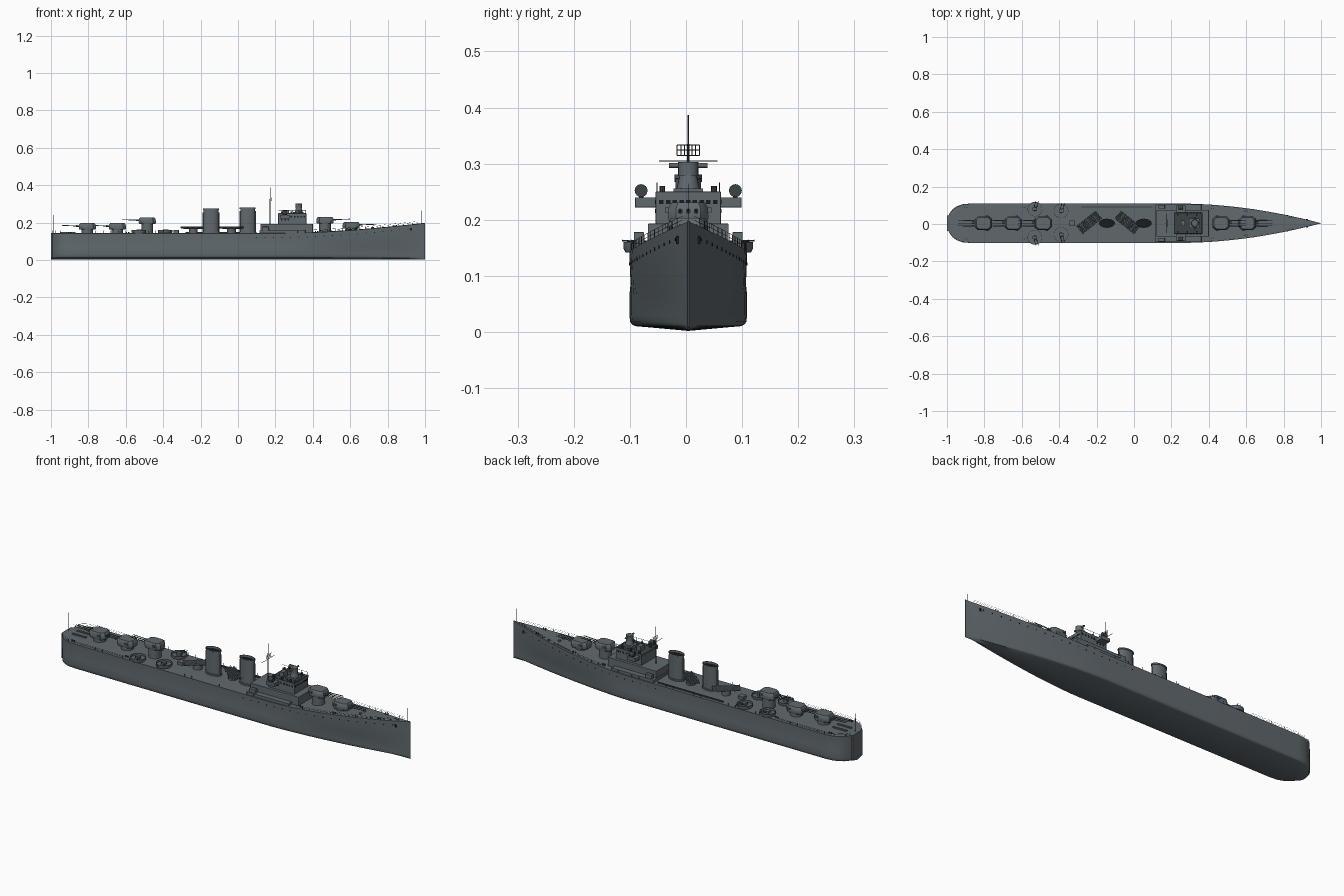
import bpy, bmesh, math
from mathutils import Matrix, Vector

if "Cube" in bpy.data.objects:
    bpy.data.objects.remove(bpy.data.objects["Cube"])

MID = 0.004  # centreline of the ship


def material(name, rgb):
    m = bpy.data.materials.new(name)
    m.use_nodes = True
    m.diffuse_color = (*rgb, 1)
    m.node_tree.nodes["Principled BSDF"].inputs["Base Color"].default_value = (*rgb, 1)
    return m


GREY = material("warship grey", (0.118, 0.142, 0.156))
DARK = material("dark fittings grey", (0.045, 0.055, 0.062))
BLACK = material("opening black", (0.01, 0.011, 0.013))


def finish(bm, name, mat, smooth=True, bevel=0):
    bmesh.ops.recalc_face_normals(bm, faces=bm.faces)
    me = bpy.data.meshes.new(name)
    bm.to_mesh(me)
    bm.free()
    ob = bpy.data.objects.new(name, me)
    bpy.context.collection.objects.link(ob)
    ob.location.y = MID
    for m in (mat if isinstance(mat, list) else [mat]):
        me.materials.append(m)
    if bevel:
        mod = ob.modifiers.new("soft edges", "BEVEL")
        mod.width, mod.segments = bevel, 2
    if smooth:
        bpy.ops.object.select_all(action="DESELECT")
        ob.select_set(True)
        bpy.context.view_layer.objects.active = ob
        bpy.ops.object.shade_smooth_by_angle(angle=math.radians(35))
    return ob


def box(bm, x0, x1, y0, y1, z0, z1, turn=0):
    c = Vector(((x0 + x1) / 2, (y0 + y1) / 2, (z0 + z1) / 2))
    mat = Matrix.Translation(c) @ Matrix.Rotation(turn, 4, "Z") @ Matrix.Diagonal((x1 - x0, y1 - y0, z1 - z0, 1))
    bmesh.ops.create_cube(bm, size=1, matrix=mat)


def rod(bm, a, b, r, r2=None, sides=8):
    a, b = Vector(a), Vector(b)
    turn = (b - a).to_track_quat("Z", "Y").to_matrix().to_4x4()
    bmesh.ops.create_cone(bm, cap_ends=True, segments=sides, radius1=r, radius2=r if r2 is None else r2,
                          depth=(b - a).length, matrix=Matrix.Translation((a + b) / 2) @ turn)


def loft(bm, rings, cap=True):
    rows = [[bm.verts.new(p) for p in ring] for ring in rings]
    n = len(rows[0])
    for a, b in zip(rows, rows[1:]):
        for i in range(n):
            bm.faces.new((a[i], a[(i + 1) % n], b[(i + 1) % n], b[i]))
    bm.faces.new(rows[0])
    bm.faces.new(rows[-1])


# Hull lines
def deck_z(x):
    return 0.143 + 0.054 * max(0, (x - 0.25) / 0.75) ** 1.6


def half_beam(x, bow_power=1.9):
    if x > 0.25:
        return max(0.001, 0.105 * (1 - ((x - 0.25) / 0.75) ** bow_power))
    if x < -0.88:
        return 0.105 * max(0.15, 1 - ((-0.88 - x) / 0.12) ** 2.4) ** 0.5
    return 0.105


# Hull: a loft of cross-sections from stern to bow, with a rounded bilge
stations = [-1, -0.998, -0.993, -0.985, -0.97, -0.95, -0.92, -0.88, -0.4, 0, 0.25]
stations += [0.25 + 0.05 * i for i in range(1, 15)] + [0.98, 0.999]
rings = []
for x in stations:
    w, low, top = half_beam(x), half_beam(x, 1.6), deck_z(x)
    side = [(low * 0.9, 0.0105), (low * 0.95, 0.013), (low * 0.985, 0.018), (low, 0.03), (low, 0.065),
            (w * 0.98, 0.085), (w, top)]
    rings.append([(x, 0, 0.002)] + [(x, y, z) for y, z in side]
                 + [(x, 0, top + 0.002)] + [(x, -y, z) for y, z in reversed(side)])
bm = bmesh.new()
loft(bm, rings)
finish(bm, "hull", GREY)

# Rails: posts and two wires along the deck edge, with a staff at each end
bm = bmesh.new()
for s in (-1, 1):
    line = [-0.99, -0.975, -0.95, -0.92, -0.88] + [-0.84 + 0.04 * i for i in range(46)]
    for a, b in zip(line, line[1:]):
        pa, pb = [Vector((x, s * half_beam(x) * 0.975, deck_z(x))) for x in (a, b)]
        rod(bm, pa, pa + Vector((0, 0, 0.014)), 0.0006, sides=4)
        if a < -0.6 or a > 0.38:
            for h in (0.007, 0.014):
                up = Vector((0, 0, h))
                rod(bm, pa + up, pb + up, 0.0004, sides=4)
for x, top in ((-0.985, 0.24), (0.983, 0.265)):
    rod(bm, (x, 0, deck_z(x)), (x, 0, top), 0.0009, 0.0006)
finish(bm, "rails_and_flagstaffs", DARK, False)

# Portholes and anchors
bm = bmesh.new()
for s in (-1, 1):
    for i in range(19):
        x = 0.1 + 0.045 * i
        y, z = s * half_beam(x) * 0.99, deck_z(x) - 0.022
        rod(bm, (x, y - s * 0.002, z), (x, y + s * 0.0015, z), 0.0028)
    y = s * half_beam(0.925)
    box(bm, 0.92, 0.93, y - 0.003, y + 0.003, 0.157, 0.171)
finish(bm, "portholes_and_anchors", BLACK, False)


# Gun turrets: faceted houses on round barbettes with three barrels
def turret(name, x, z, d):
    bm = bmesh.new()
    plan = [(0.046, 0.022), (0.03, 0.036), (-0.03, 0.036), (-0.046, 0.02)]
    plan += [(px, -py) for px, py in reversed(plan)]
    loft(bm, [[(x + d * px * k, py * k, z + h) for px, py in plan]
              for k, h in ((0.94, 0), (1, 0.008), (0.97, 0.026), (0.82, 0.035))])
    rod(bm, (x, 0, 0.14), (x, 0, z + 0.002), 0.031, sides=28)
    for y in (-0.025, 0.025):
        box(bm, x - d * 0.026, x - d * 0.012, y - 0.016, y + 0.016, z + 0.017, z + 0.026)
    for y in (-0.014, 0, 0.014):
        rod(bm, (x + d * 0.04, y, z + 0.019), (x + d * 0.06, y, z + 0.02), 0.0042)
        rod(bm, (x + d * 0.055, y, z + 0.02), (x + d * 0.135, y, z + 0.023), 0.0025, 0.0018)
    finish(bm, name, GREY)


for name, x, z, d in (("fore_turret_low", 0.605, 0.168, 1), ("fore_turret_high", 0.465, 0.196, 1),
                      ("aft_turret_low", -0.805, 0.162, -1), ("aft_turret_mid", -0.645, 0.162, -1),
                      ("aft_turret_high", -0.485, 0.193, -1)):
    turret(name, x, z, d)


# Funnels: oval tubes with a collar and a sunk dark mouth
def oval(x, z, k):
    return [(x + 0.042 * k * math.cos(t * math.tau / 32), 0.024 * k * math.sin(t * math.tau / 32), z)
            for t in range(32)]


for name, x, top in (("aft_funnel", -0.145, 0.275), ("fore_funnel", 0.052, 0.281)):
    bm = bmesh.new()
    loft(bm, [oval(x, z, k) for z, k in ((0.14, 1.06), (0.152, 1.06), (0.153, 0.95), (top - 0.008, 0.95),
                                         (top - 0.007, 1.02), (top, 1.02), (top, 0.95), (top - 0.012, 0.93))])
    for f in bm.faces:
        f.material_index = int(len(f.verts) > 4 and f.calc_center_median().z > 0.2)
    for s in (-1, 1):
        rod(bm, (x + s * 0.042, 0, 0.145), (x + s * 0.042, 0, top - 0.02), 0.003)
    finish(bm, name, [GREY, BLACK])

# Torpedo tube banks, swung across the deck
for name, x, a in (("aft_torpedo_tubes", -0.24, 0.68), ("fore_torpedo_tubes", -0.035, -0.68)):
    bm = bmesh.new()
    along, across = Vector((math.cos(a), math.sin(a), 0)), Vector((-math.sin(a), math.cos(a), 0))
    for i in range(-2, 3):
        c = Vector((x, 0.005, 0.174)) + across * i * 0.011
        rod(bm, c - along * 0.066, c + along * 0.066, 0.0044, sides=10)
    for k in (-0.04, 0, 0.04):
        c = Vector((x, 0.005, 0)) + along * k
        box(bm, c.x - 0.003, c.x + 0.003, c.y - 0.028, c.y + 0.028, 0.167, 0.180, a)
    rod(bm, (x, 0.005, 0.14), (x, 0.005, 0.169), 0.023, sides=24)
    finish(bm, name, GREY)

# Anti-aircraft gun tubs overhanging the deck edge
for i, (x, y) in enumerate(((-0.53, 0.076), (-0.39, 0.066), (-0.39, -0.06), (-0.53, -0.076))):
    bm = bmesh.new()
    loft(bm, [[(x + r * math.cos(t * math.tau / 28), y + r * math.sin(t * math.tau / 28), z) for t in range(28)]
              for r, z in ((0.036, 0.142), (0.039, 0.148), (0.039, 0.16), (0.0375, 0.16), (0.0375, 0.149))])
    rod(bm, (x, y, 0.147), (x, y, 0.157), 0.012, 0.007, 12)
    box(bm, x - 0.012, x + 0.012, y - 0.009, y + 0.009, 0.152, 0.163)
    finish(bm, "gun_tub_%d" % (i + 1), GREY)
    bm = bmesh.new()
    s = 1 if y > 0 else -1
    for k in (-0.007, 0.007):
        rod(bm, (x + k, y, 0.16), (x + k + 0.012, y + s * 0.042, 0.163), 0.0015)
    finish(bm, "tub_barrels_%d" % (i + 1), DARK)

# Bridge block in stepped levels
bm = bmesh.new()
box(bm, 0.115, 0.36, -0.1, 0.1, 0.138, 0.158)
box(bm, 0.12, 0.40, -0.072, 0.072, 0.14, 0.193)
box(bm, 0.215, 0.365, -0.058, 0.058, 0.19, 0.24)
for s in (-1, 1):  # bridge wings, side lockers and bulwarks
    box(bm, 0.225, 0.275, s * 0.075 - 0.02, s * 0.075 + 0.02, 0.222, 0.24)
    box(bm, 0.13, 0.165, s * 0.088 - 0.009, s * 0.088 + 0.009, 0.157, 0.178)
    box(bm, 0.215, 0.365, s * 0.057 - 0.0015, s * 0.057 + 0.0015, 0.238, 0.25)
box(bm, 0.362, 0.365, -0.058, 0.058, 0.238, 0.25)
finish(bm, "bridge", GREY, bevel=0.0012)

bm = bmesh.new()
for i in range(-4, 5):
    box(bm, 0.364, 0.3662, i * 0.012 - 0.004, i * 0.012 + 0.004, 0.228, 0.235)
for s in (-1, 1):
    for i in range(8):
        x = 0.235 + i * 0.017
        z = 0.212 if x < 0.285 else 0.228
        box(bm, x - 0.004, x + 0.004, s * 0.058 - 0.001, s * 0.058 + 0.001, z, z + 0.007)
finish(bm, "bridge_windows", BLACK, False)

# Bridge-top floor, instruments, wing lamps and railings
bm = bmesh.new()
box(bm, 0.218, 0.362, -0.055, 0.055, 0.2395, 0.242)
for s in (-1, 1):
    for x in (0.235, 0.285, 0.335):
        rod(bm, (x, s * 0.046, 0.24), (x, s * 0.046, 0.26), 0.005)
    rod(bm, (0.25, s * 0.084, 0.238), (0.25, s * 0.084, 0.245), 0.004)
    rod(bm, (0.238, s * 0.084, 0.252), (0.262, s * 0.084, 0.252), 0.0115, sides=16)
    for x in (0.217, 0.255, 0.29, 0.325, 0.363):
        rod(bm, (x, s * 0.056, 0.24), (x, s * 0.056, 0.266), 0.0008, sides=4)
    rod(bm, (0.217, s * 0.056, 0.266), (0.363, s * 0.056, 0.266), 0.0008, sides=4)
finish(bm, "bridge_fittings", DARK)

# Gunnery director with rangefinder arms
bm = bmesh.new()
box(bm, 0.295, 0.35, -0.026, 0.026, 0.24, 0.256)
rod(bm, (0.325, 0, 0.25), (0.325, 0, 0.28), 0.022, 0.015, 20)
rod(bm, (0.325, 0, 0.278), (0.325, 0, 0.303), 0.018, sides=20)
rod(bm, (0.325, -0.034, 0.297), (0.325, 0.034, 0.297), 0.0045, sides=12)
box(bm, 0.25, 0.272, -0.016, 0.016, 0.24, 0.266)
finish(bm, "gunnery_director", GREY)

# Mast with yard and lattice aerial
bm = bmesh.new()
rod(bm, (0.172, 0, 0.19), (0.172, 0, 0.335), 0.003, 0.0022)
rod(bm, (0.172, 0, 0.335), (0.172, 0, 0.387), 0.0014, 0.001)
rod(bm, (0.172, -0.052, 0.305), (0.172, 0.052, 0.305), 0.001)
for z in (0.315, 0.324, 0.333):
    rod(bm, (0.178, -0.02, z), (0.178, 0.02, z), 0.0009, sides=4)
for i in range(-3, 4):
    rod(bm, (0.178, i * 0.0066, 0.315), (0.178, i * 0.0066, 0.333), 0.0008, sides=4)
finish(bm, "mast", DARK)

# Deck lockers and capstans
bm = bmesh.new()
box(bm, -0.345, -0.315, -0.015, 0.015, 0.14, 0.16)
for s in (-1, 1):
    rod(bm, (0.72, s * 0.017, deck_z(0.72)), (0.72, s * 0.017, deck_z(0.72) + 0.008), 0.007, sides=14)
    box(bm, -0.95, -0.87, s * 0.02 - 0.005, s * 0.02 + 0.005, 0.14, 0.15)
finish(bm, "deck_lockers", GREY)

# Bollards and the port side rack
bm = bmesh.new()
box(bm, -0.28, 0.1, 0.085, 0.09, 0.14, 0.15)
for s in (-1, 1):
    for x in (-0.9, -0.59, 0.42, 0.6, 0.84):
        y = s * half_beam(x) * 0.8
        for k in (-0.006, 0.006):
            rod(bm, (x + k, y, deck_z(x) - 0.002), (x + k, y, deck_z(x) + 0.008), 0.0035)
finish(bm, "bollards_and_rack", DARK)
